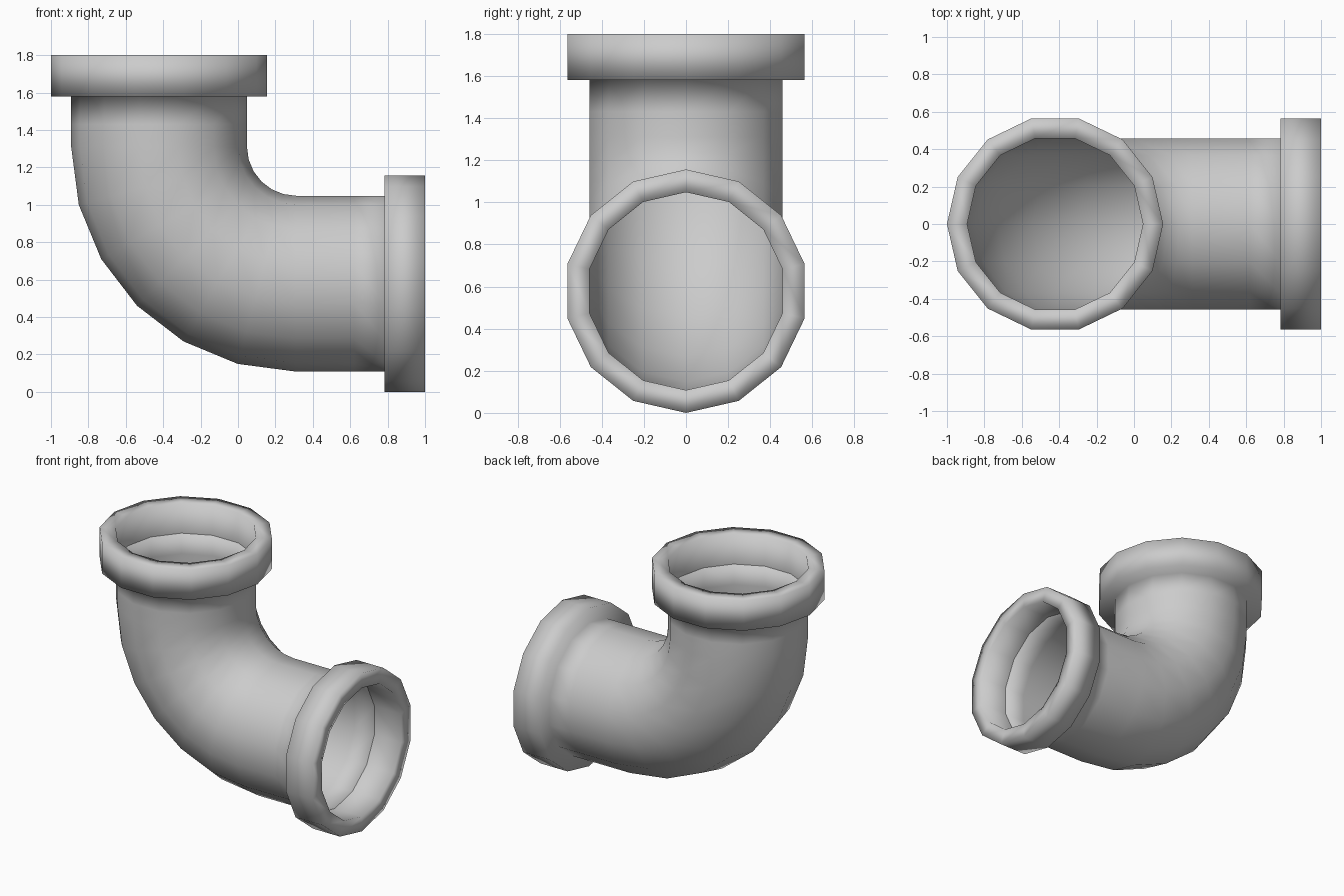
import bpy, bmesh, math
from mathutils import Vector

if "Cube" in bpy.data.objects:
    bpy.data.objects.remove(bpy.data.objects["Cube"])

SIDES = 14
R_PIPE, R_FLANGE = 0.47, 0.578
BEND = 0.732
CENTRE = Vector((0.31, 0, 1.31))      # centre of the 90 degree bend
Y = Vector((0, 1, 0))


def ring(bm, deg, radius, extend=0.0):
    """Circle of the pipe at a bend angle, pushed straight past the bend by extend."""
    t = math.radians(deg)
    n = Vector((-math.cos(t), 0, -math.sin(t)))
    along = Vector((math.sin(t), 0, -math.cos(t)))
    c = CENTRE + n * BEND + along * extend
    return [bm.verts.new(c + radius * (n * math.cos(a) + Y * math.sin(a)))
            for a in (2 * math.pi * i / SIDES for i in range(SIDES))]


def flange(deg, base, end):
    """Stations from the pipe wall out round the flange and back inside."""
    return [(deg, R_PIPE, base), (deg, R_FLANGE, base), (deg, R_FLANGE, end),
            (deg, R_PIPE, end), (deg, R_PIPE, base)]


# top flange, straight neck, six-step bend, straight neck, side flange
stations = flange(0, -0.27, -0.49)[::-1]
stations.append((0, R_PIPE, -0.12))
stations += [(15 * i, R_PIPE, 0) for i in range(7)]
stations.append((90, R_PIPE, 0.31))
stations += flange(90, 0.472, 0.69)

bm = bmesh.new()
rings = [ring(bm, *s) for s in stations]
for a, b in zip(rings, rings[1:]):
    for i in range(SIDES):
        j = (i + 1) % SIDES
        bm.faces.new((a[i], a[j], b[j], b[i])).smooth = True

mesh = bpy.data.meshes.new("pipe_elbow")
bm.to_mesh(mesh)
bm.free()
elbow = bpy.data.objects.new("pipe_elbow", mesh)
bpy.context.collection.objects.link(elbow)
